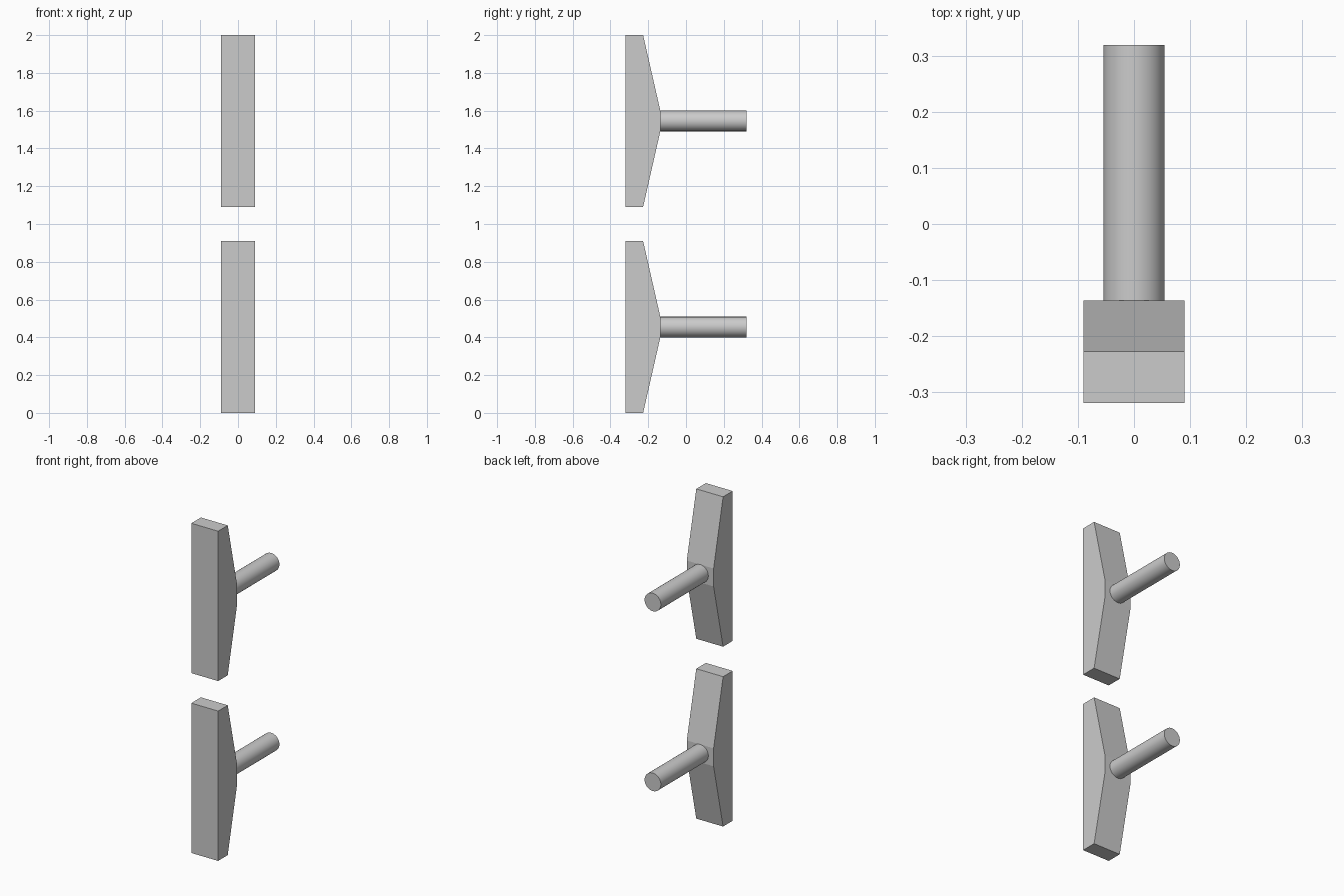
import bpy, bmesh, math

if "Cube" in bpy.data.objects:
    bpy.data.objects.remove(bpy.data.objects["Cube"])

HALF_W = 0.09      # half width of the grip
LENGTH = 0.909     # grip height
MID = LENGTH / 2
R = 0.0545         # post radius
FRONT, SHOULDER, BACK, TIP = -0.319, -0.227, -0.136, 0.319


def make_grip(name, z0):
    # side profile (y, z) extruded along x
    profile = [(FRONT, 0), (SHOULDER, 0), (BACK, MID - R), (BACK, MID + R),
               (SHOULDER, LENGTH), (FRONT, LENGTH)]
    bm = bmesh.new()
    face = bm.faces.new([bm.verts.new((-HALF_W, y, z)) for y, z in profile])
    ext = bmesh.ops.extrude_face_region(bm, geom=[face])
    moved = [v for v in ext["geom"] if isinstance(v, bmesh.types.BMVert)]
    bmesh.ops.translate(bm, verts=moved, vec=(2 * HALF_W, 0, 0))
    bmesh.ops.recalc_face_normals(bm, faces=bm.faces)
    mesh = bpy.data.meshes.new(name)
    bm.to_mesh(mesh)
    bm.free()
    obj = bpy.data.objects.new(name, mesh)
    obj.location.z = z0
    bpy.context.collection.objects.link(obj)


def make_post(name, z0):
    # round post running back from the grip
    bpy.ops.mesh.primitive_cylinder_add(
        vertices=48, radius=R, depth=TIP - BACK,
        location=(0, (TIP + BACK) / 2, z0 + MID), rotation=(math.pi / 2, 0, 0))
    bpy.context.object.name = name
    bpy.ops.object.shade_smooth_by_angle(angle=math.radians(30))


for label, z0 in (("lower", 0.0), ("upper", 2.0 - LENGTH)):
    make_grip(label + "_grip", z0)
    make_post(label + "_post", z0)
